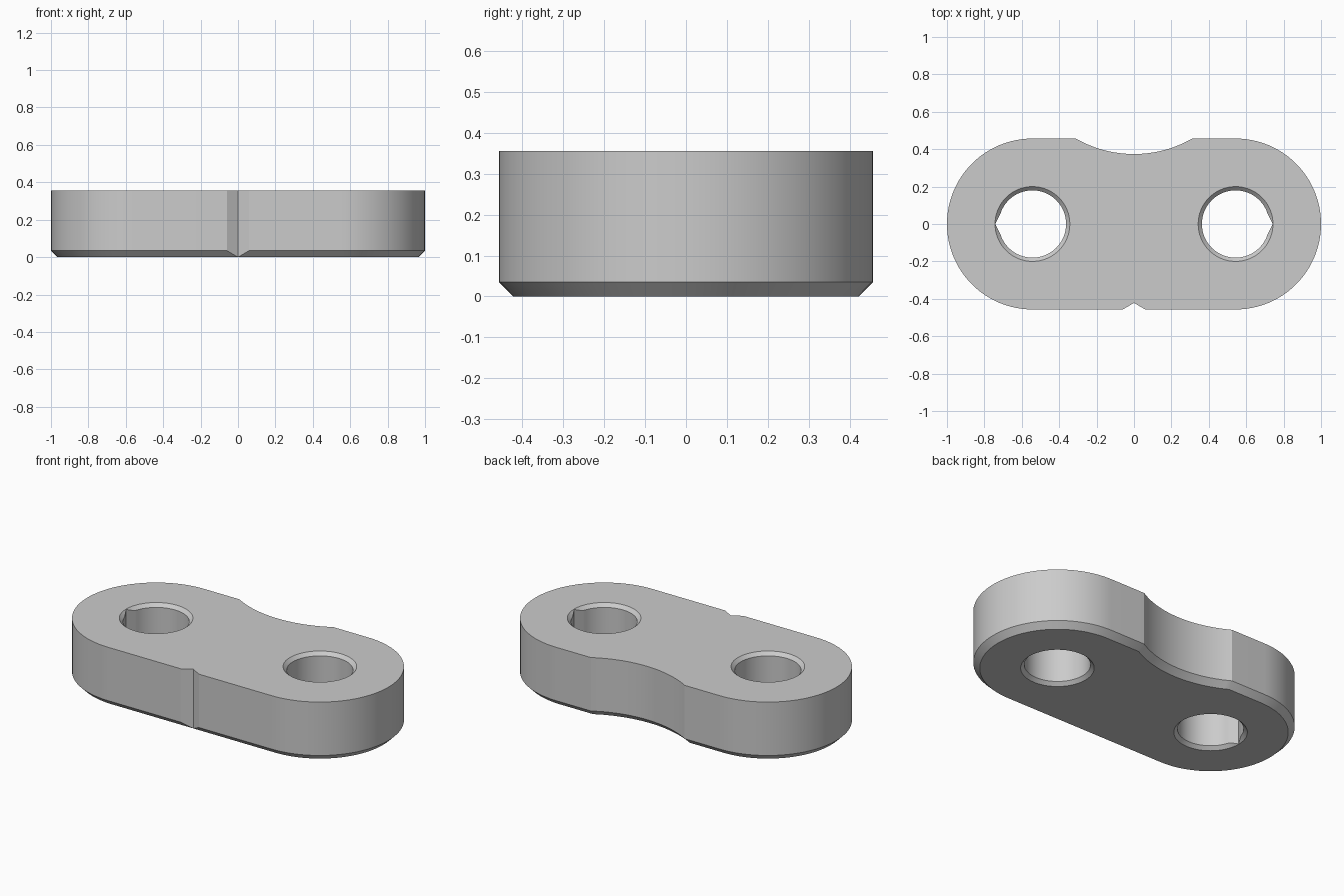
import bpy, bmesh
from math import sin, cos, pi, radians, sqrt, acos, atan2

HEIGHT, CHAMFER = 0.355, 0.035
END_X, END_R = 0.543, 0.457          # rounded ends
WAIST_Y, WAIST_R = 1.0, 0.626        # concave waist at the back
NOTCH_W = 0.06                       # V notch at the front
HOLE_R, HOLE_CHAMFER = 0.18, 0.02

if "Cube" in bpy.data.objects:
    bpy.data.objects.remove(bpy.data.objects["Cube"], do_unlink=True)

grey = bpy.data.materials.new("steel grey")
grey.use_nodes = True
grey.diffuse_color = (0.6, 0.6, 0.6, 1)
grey.node_tree.nodes["Principled BSDF"].inputs["Base Color"].default_value = (0.6, 0.6, 0.6, 1)


def arc(cx, cy, r, start, end, steps):
    return [(cx + r * cos(start + (end - start) * i / steps),
             cy + r * sin(start + (end - start) * i / steps)) for i in range(steps + 1)]


def loft(name, rings):
    """Closed solid through a stack of (z, outline) rings."""
    bm = bmesh.new()
    loops = [[bm.verts.new((x, y, z)) for x, y in pts] for z, pts in rings]
    n = len(loops[0])
    for low, high in zip(loops, loops[1:]):
        for i in range(n):
            j = (i + 1) % n
            bm.faces.new((low[i], low[j], high[j], high[i]))
    bm.faces.new(loops[0][::-1])
    bm.faces.new(loops[-1])
    bmesh.ops.remove_doubles(bm, verts=bm.verts, dist=1e-5)
    bmesh.ops.recalc_face_normals(bm, faces=bm.faces)
    mesh = bpy.data.meshes.new(name)
    bm.to_mesh(mesh)
    bm.free()
    mesh.materials.append(grey)
    obj = bpy.data.objects.new(name, mesh)
    bpy.context.collection.objects.link(obj)
    return obj


def plate_outline(inset):
    """Counter-clockwise outline, moved inwards by inset."""
    r, waist = END_R - inset, WAIST_R + inset
    half = atan2(sqrt(waist ** 2 - (WAIST_Y - r) ** 2), WAIST_Y - r)
    w = NOTCH_W * (1 - inset / CHAMFER)
    pts = [(-w, -r), (0, CHAMFER - END_R), (w, -r)]
    pts += arc(END_X, 0, r, -pi / 2, pi / 2, 48)
    pts += arc(0, WAIST_Y, waist, -pi / 2 + half, -pi / 2 - half, 24)
    pts += arc(-END_X, 0, r, pi / 2, 3 * pi / 2, 48)
    return pts


# Plate with a chamfered underside
plate = loft("link_plate", [(0, plate_outline(CHAMFER)), (CHAMFER, plate_outline(0)),
                            (HEIGHT, plate_outline(0))])

# Pin holes chamfered at both ends, each with a V keyway on its outer side
cutters = []
for side in (-1, 1):
    cx, c = side * END_X, HOLE_CHAMFER
    wide, narrow = HOLE_R + 2 * c, HOLE_R
    profile = [(-c, wide), (c, narrow), (HEIGHT - c, narrow), (HEIGHT + c, wide)]
    cutters.append(loft("hole_cutter", [(z, arc(cx, 0, r, 0, 2 * pi * 63 / 64, 63))
                                        for z, r in profile]))
    key = [(cx + side * 0.1, -0.055), (cx + side * 0.171, -0.055), (cx + side * 0.199, 0),
           (cx + side * 0.171, 0.055), (cx + side * 0.1, 0.055)]
    cutters.append(loft("keyway_cutter", [(0.002, key), (HEIGHT - 0.002, key)]))

bpy.context.view_layer.objects.active = plate
for cutter in cutters:
    cut = plate.modifiers.new(cutter.name, "BOOLEAN")
    cut.operation, cut.solver, cut.object = "DIFFERENCE", "EXACT", cutter
    bpy.ops.object.modifier_apply(modifier=cut.name)
    bpy.data.objects.remove(cutter, do_unlink=True)

# Smooth walls, sharp chamfer edges
bpy.ops.object.select_all(action="DESELECT")
plate.select_set(True)
bpy.ops.object.shade_smooth_by_angle(angle=radians(25))
